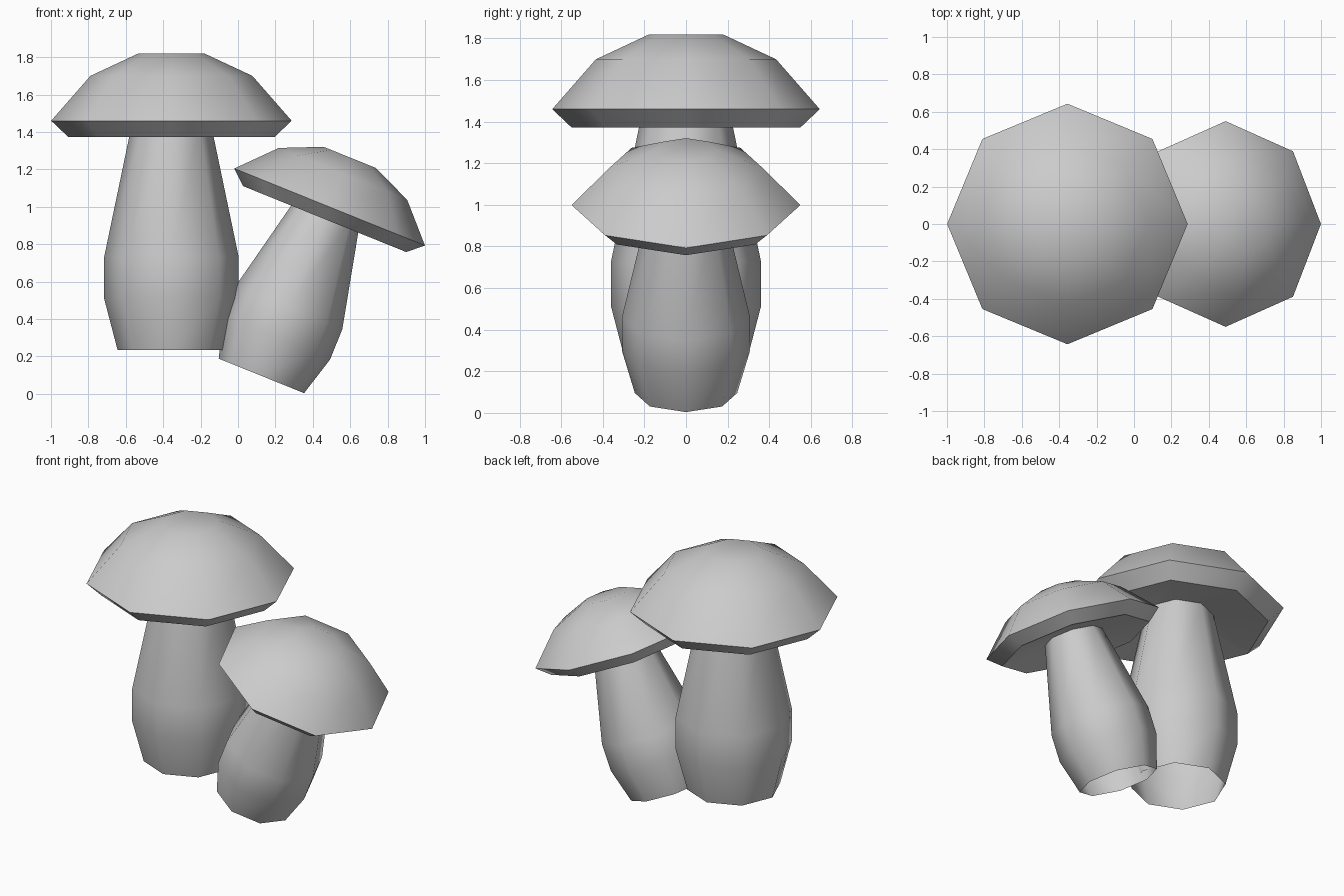
import bpy, bmesh, math
from mathutils import Matrix, Vector

if "Cube" in bpy.data.objects:
    bpy.data.objects.remove(bpy.data.objects["Cube"])

SIDES = 8
# (radius, height above the mushroom's base)
STEM = [(0.288, 0.0), (0.36, 0.275), (0.36, 0.495), (0.214, 1.195)]
CAP = [(0.214, 1.195), (0.55, 1.137), (0.643, 1.225), (0.433, 1.465), (0.176, 1.585)]


def lathe(name, profile, matrix, close_top=False):
    """Spin a profile into an eight-sided shell."""
    bm = bmesh.new()
    rings = []
    for r, z in profile:
        ring = []
        for i in range(SIDES):
            a = 2 * math.pi * i / SIDES
            ring.append(bm.verts.new(matrix @ Vector((r * math.cos(a), r * math.sin(a), z))))
        rings.append(ring)
    for lo, hi in zip(rings, rings[1:]):
        for i in range(SIDES):
            j = (i + 1) % SIDES
            bm.faces.new((lo[i], lo[j], hi[j], hi[i]))
    if close_top:
        bm.faces.new(rings[-1])
    mesh = bpy.data.meshes.new(name)
    bm.to_mesh(mesh)
    bm.free()
    obj = bpy.data.objects.new(name, mesh)
    bpy.context.collection.objects.link(obj)
    bpy.ops.object.select_all(action='DESELECT')
    obj.select_set(True)
    bpy.context.view_layer.objects.active = obj
    bpy.ops.object.shade_smooth_by_angle(angle=math.radians(50))
    return obj


def mushroom(name, base, tilt=0.0, scale=(1, 1, 1)):
    m = (Matrix.Translation(base) @ Matrix.Rotation(math.radians(tilt), 4, 'Y')
         @ Matrix.Diagonal((*scale, 1)))
    lathe(name + "_stem", STEM, m)                 # open-bottomed stem
    lathe(name + "_cap", CAP, m, close_top=True)   # cap with hollowed underside


# Upright mushroom and a smaller, squatter one leaning to the right
mushroom("large_mushroom", (-0.356, 0, 0.235))
mushroom("small_mushroom", (0.125, 0, 0.096), tilt=22, scale=(0.855, 0.855, 0.795))
